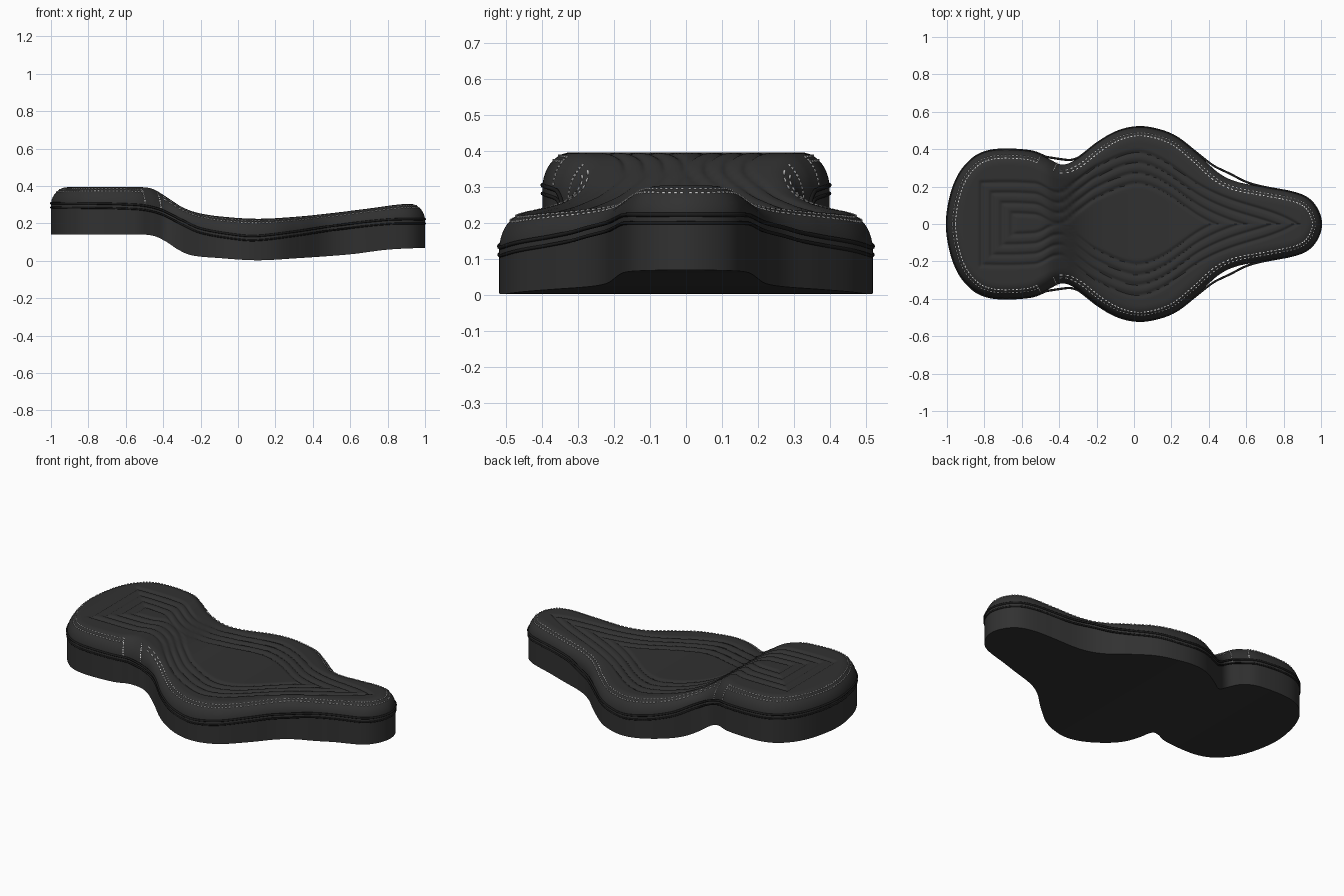
import bpy, bmesh, math
from mathutils import Vector, Matrix

if "Cube" in bpy.data.objects:
    bpy.data.objects.remove(bpy.data.objects["Cube"])


def material(name, rgb, rough):
    m = bpy.data.materials.new(name)
    m.use_nodes = True
    m.diffuse_color = (*rgb, 1)
    shader = m.node_tree.nodes["Principled BSDF"]
    shader.inputs["Base Color"].default_value = (*rgb, 1)
    shader.inputs["Roughness"].default_value = rough
    return m


vinyl = material("charcoal vinyl", (0.031, 0.031, 0.031), 0.6)
black = material("black piping", (0.012, 0.012, 0.012), 0.5)
thread = material("white thread", (0.75, 0.75, 0.75), 0.8)

# Half outline of the seat in plan, tail to nose
OUTLINE = [(-1, 0), (-.99, .1), (-.96, .21), (-.91, .3), (-.83, .37), (-.72, .397),
           (-.55, .388), (-.46, .35), (-.385, .318), (-.31, .345), (-.2, .43), (-.1, .489),
           (0, .516), (.1, .51), (.22, .468), (.34, .375), (.45, .275), (.55, .226),
           (.7, .197), (.85, .168), (.93, .135), (.98, .075), (1, 0)]
# Heights along the length: crown, piping seam and underside
TOP = [(-1, .385), (-.9, .394), (-.55, .394), (-.46, .386), (-.38, .34), (-.3, .288),
       (-.22, .258), (-.1, .238), (.1, .225), (.3, .235), (.5, .255), (.7, .28),
       (.88, .303), (1, .303)]
SEAM = [(-1, .3), (-.55, .292), (-.42, .268), (-.3, .21), (-.2, .165), (0, .13),
        (.1, .125), (.3, .148), (.5, .178), (.8, .212), (1, .215)]
BOTTOM = [(-1, .14), (-.5, .14), (-.44, .13), (-.38, .1), (-.32, .06), (-.25, .03),
          (-.1, .015), (.1, .003), (.3, .013), (.6, .035), (.8, .06), (1, .07)]
# Half width of the innermost quilted panel
PANEL = [(-1, .05), (-.53, .05), (-.4, 0), (-.3, .07), (-.2, .14), (0, .215),
         (.14, .18), (.35, .04), (.5, -.03), (.8, -.13), (1, -.25)]
SHOULDER = 0.08
STATIONS = 240
ACROSS = 96


def height(table, x):
    """Smooth Hermite interpolation through a table."""
    x = min(max(x, table[0][0]), table[-1][0])
    n = len(table)
    k = next(i for i in range(n - 1) if x <= table[i + 1][0])

    def slope(i):
        a, b = table[max(i - 1, 0)], table[min(i + 1, n - 1)]
        return (b[1] - a[1]) / (b[0] - a[0])

    (xa, ya), (xb, yb) = table[k], table[k + 1]
    h = xb - xa
    t = (x - xa) / h
    u = 1 - t
    return (ya * (1 + 2 * t) * u * u + h * slope(k) * t * u * u
            + yb * t * t * (3 - 2 * t) - h * slope(k + 1) * t * t * u)


def smooth_outline():
    """Catmull-Rom through the outline, resampled evenly by length."""
    pts = [Vector(p) for p in OUTLINE]
    mirror = Vector((1, -1))
    ext = [pts[1] * mirror] + pts + [pts[-2] * mirror]
    dense = []
    for a, b, c, d in zip(ext, ext[1:], ext[2:], ext[3:]):
        for s in range(30):
            t = s / 30
            dense.append(0.5 * (2 * b + (c - a) * t + (2 * a - 5 * b + 4 * c - d) * t * t
                                + (3 * b - a - 3 * c + d) * t ** 3))
    dense.append(pts[-1])
    dist = [0]
    for p, q in zip(dense, dense[1:]):
        dist.append(dist[-1] + (q - p).length)
    out, k = [], 0
    for i in range(STATIONS + 1):
        target = dist[-1] * i / STATIONS
        while k < len(dense) - 2 and dist[k + 1] < target:
            k += 1
        out.append(dense[k].lerp(dense[k + 1], (target - dist[k]) / (dist[k + 1] - dist[k])))
    return out


edge = smooth_outline()
inward = []
for i in range(STATIONS + 1):
    flip = Vector((1, -1))
    before = edge[i - 1] if i else edge[1] * flip
    after = edge[i + 1] if i < STATIONS else edge[-2] * flip
    t = (after - before).normalized()
    inward.append(Vector((t.y, -t.x)))


def shoulder(i, a, side=1):
    """Point on the rounded shoulder: a = 0 at the seam, pi/2 on the crown."""
    p = edge[i] + inward[i] * SHOULDER * (1 - math.cos(a))
    low, high = height(SEAM, edge[i].x), height(TOP, p.x)
    return Vector((p.x, side * max(p.y, 0), low + (high - low) * math.sin(a)))


def groove(x, y):
    """Depth of the quilting channels."""
    q = abs(y) - height(PANEL, x)
    if x < -.5:
        q = max(q, -(x + .65))
    return sum(0.009 * math.exp(-((q - k * 0.055) / 0.011) ** 2) for k in range(4))


def section(i):
    """Closed cross section: left wall, shoulder, crown, right side, underside."""
    x, w = edge[i]
    base, seam = height(BOTTOM, x), height(SEAM, x)
    left = [Vector((x, w, base + (seam - base) * f)) for f in (0, .5, .9)]
    left += [shoulder(i, math.pi / 2 * k / 10) for k in range(11)]
    right = [Vector((p.x, -p.y, p.z)) for p in reversed(left)]
    rim = left[-1]
    crown = []
    for k in range(1, ACROSS):
        y = rim.y * (1 - 2 * k / ACROSS)
        crown.append(Vector((rim.x, y, rim.z - groove(rim.x, y))))
    under = [Vector((x, -w * f, base)) for f in (.5, 0, -.5)]
    return left + crown + right + under


def finish(bm, name, mat, smooth=True):
    mesh = bpy.data.meshes.new(name)
    bmesh.ops.recalc_face_normals(bm, faces=bm.faces)
    bm.to_mesh(mesh)
    bm.free()
    mesh.materials.append(mat)
    obj = bpy.data.objects.new(name, mesh)
    bpy.context.collection.objects.link(obj)
    if smooth:
        bpy.ops.object.select_all(action="DESELECT")
        obj.select_set(True)
        bpy.context.view_layer.objects.active = obj
        bpy.ops.object.shade_smooth_by_angle(angle=math.radians(45))
    return obj


# Padded seat body, lofted from tail to nose
bm = bmesh.new()
rows = [[bm.verts.new(p) for p in section(i)] for i in range(STATIONS + 1)]
for a, b in zip(rows, rows[1:]):
    for k in range(len(a)):
        n = (k + 1) % len(a)
        bm.faces.new((a[k], a[n], b[n], b[k]))
bmesh.ops.remove_doubles(bm, verts=bm.verts, dist=0.0002)
finish(bm, "seat_cushion", vinyl)


# Piping that bridges the waist and the nose taper
def piping(name, drop, radius):
    half = []
    for p in edge:
        bulge = (.028 * math.exp(-((p.x + .39) / .06) ** 2)
                 + .03 * math.exp(-((p.x - .5) / .1) ** 2))
        half.append((p.x, p.y + bulge, height(SEAM, p.x) - drop))
    loop = half + [(x, -y, z) for x, y, z in half[-2:0:-1]]
    curve = bpy.data.curves.new(name, "CURVE")
    curve.dimensions = "3D"
    curve.bevel_depth = radius
    curve.bevel_resolution = 2
    spline = curve.splines.new("POLY")
    spline.points.add(len(loop) - 1)
    for point, co in zip(spline.points, loop):
        point.co = (*co, 1)
    spline.use_cyclic_u = True
    curve.materials.append(black)
    bpy.context.collection.objects.link(bpy.data.objects.new(name, curve))


piping("upper_piping", -0.008, 0.006)
piping("lower_piping", 0.015, 0.005)


# Contrast stitching made of short raised dashes
def dash(bm, p, q):
    turn = (q - p).to_track_quat("X", "Z").to_matrix().to_4x4()
    size = Matrix.Diagonal(((q - p).length, 0.0045, 0.006, 1))
    bmesh.ops.create_cube(bm, size=1, matrix=Matrix.Translation((p + q) / 2) @ turn @ size)


bm = bmesh.new()
for side in (1, -1):
    for a in (0.9, 1.13):
        for i in range(0, STATIONS, 2):
            if not -.5 < edge[i].x < -.41:
                dash(bm, shoulder(i, a, side), shoulder(i + 1, a, side))
    # Upright seams either side of the waist strip
    for x in (-.5, -.41):
        i = min(range(STATIONS), key=lambda k: abs(edge[k].x - x))
        for k in range(9):
            a = 0.05 + k * 0.125
            dash(bm, shoulder(i, a, side), shoulder(i, a + 0.07, side))
finish(bm, "edge_stitching", thread, smooth=False)
